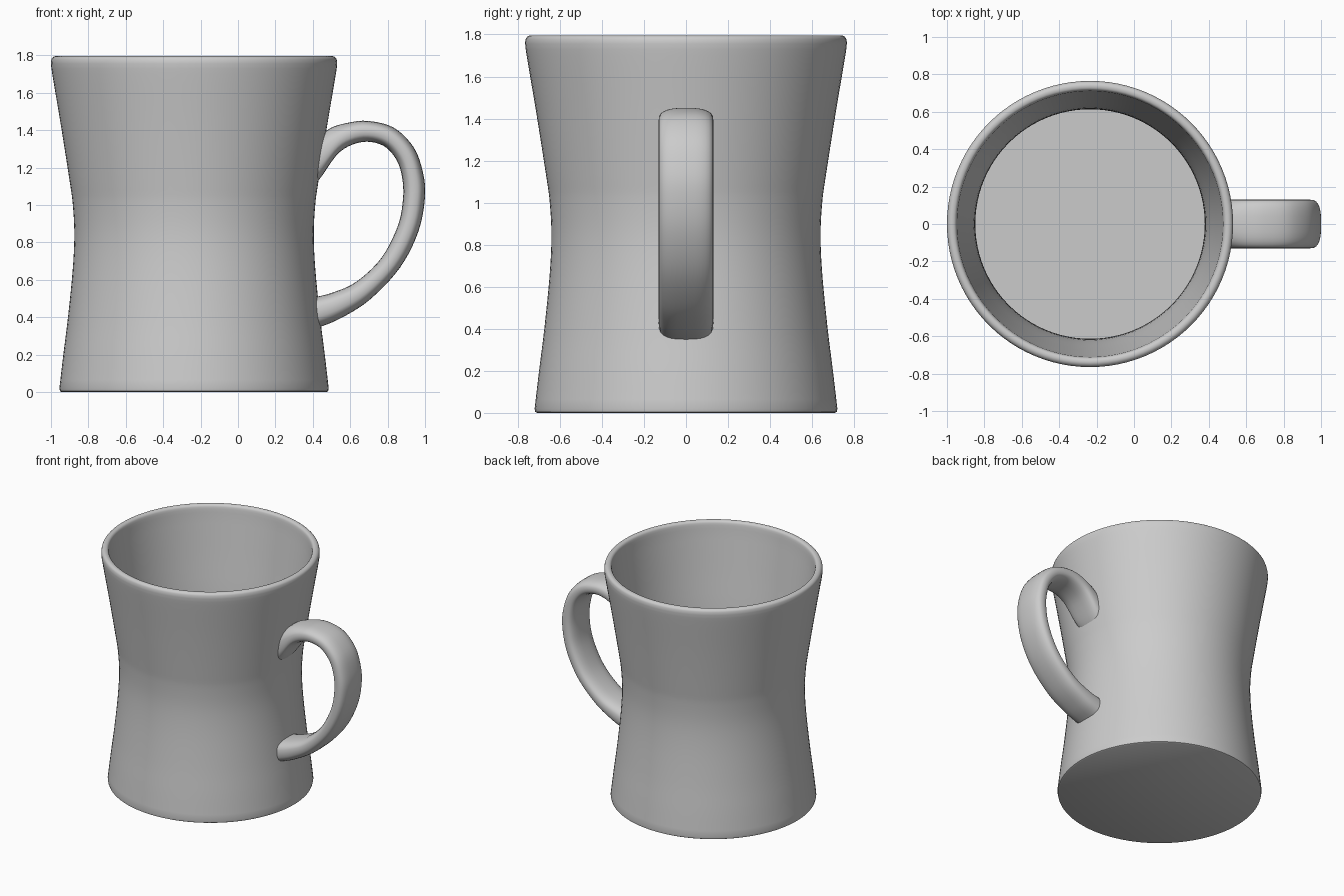
import bpy, bmesh, math
from mathutils import Vector

if "Cube" in bpy.data.objects:
    bpy.data.objects.remove(bpy.data.objects["Cube"])

CX = -0.235   # axis of the cup


def catmull(points, steps):
    """Smooth curve through points (tuples of any length)."""
    p = [Vector(q) for q in points]
    p = [2 * p[0] - p[1]] + p + [2 * p[-1] - p[-2]]
    out = []
    for i in range(1, len(p) - 2):
        a, b, c, d = p[i - 1:i + 3]
        for k in range(steps):
            t = k / steps
            out.append(0.5 * (2 * b + (c - a) * t + (2 * a - 5 * b + 4 * c - d) * t * t
                              + (3 * b - a - 3 * c + d) * t ** 3))
    return out + [p[-2]]


def loft(name, rings):
    """Skin closed rings of points and cap both ends."""
    bm = bmesh.new()
    vr = [[bm.verts.new(co) for co in ring] for ring in rings]
    n = len(vr[0])
    for a, b in zip(vr, vr[1:]):
        for i in range(n):
            j = (i + 1) % n
            bm.faces.new((a[i], a[j], b[j], b[i]))
    bm.faces.new(vr[0])
    bm.faces.new(vr[-1])
    bmesh.ops.recalc_face_normals(bm, faces=bm.faces)
    mesh = bpy.data.meshes.new(name)
    bm.to_mesh(mesh)
    bm.free()
    ob = bpy.data.objects.new(name, mesh)
    bpy.context.collection.objects.link(ob)
    bpy.ops.object.select_all(action='DESELECT')
    ob.select_set(True)
    bpy.context.view_layer.objects.active = ob
    bpy.ops.object.shade_smooth_by_angle(angle=math.radians(40))
    return ob


# Cup: outer wall, rounded rim, inner wall, floor
outer = catmull([(0.72, 0.02), (0.699, 0.2), (0.674, 0.4), (0.649, 0.65), (0.64, 0.84),
                 (0.648, 1.0), (0.664, 1.12), (0.711, 1.42), (0.758, 1.70), (0.765, 1.755)], 4)
rim = catmull([(0.765, 1.765), (0.760, 1.784), (0.745, 1.795),
               (0.727, 1.794), (0.716, 1.784), (0.711, 1.765)], 3)
inner = catmull([(0.709, 1.74), (0.667, 1.42), (0.628, 1.12), (0.614, 0.88),
                 (0.618, 0.65), (0.637, 0.4), (0.664, 0.15), (0.67, 0.06)], 4)
profile = [(0.708, 0.0), (0.717, 0.005)] + outer + rim + inner
SEG = 96
loft("cup", [[(CX + r * math.cos(2 * math.pi * i / SEG), r * math.sin(2 * math.pi * i / SEG), z)
              for i in range(SEG)] for r, z in profile])

# Handle: pairs of outer-edge and inner-edge points (x, z, x, z)
ribs = catmull([(0.445, 1.375, 0.41, 1.11), (0.50, 1.414, 0.445, 1.15), (0.58, 1.438, 0.545, 1.284),
                (0.69, 1.45, 0.665, 1.337), (0.83, 1.415, 0.775, 1.318), (0.935, 1.315, 0.845, 1.245),
                (0.985, 1.19, 0.877, 1.15), (1.0, 1.05, 0.882, 1.03), (0.965, 0.86, 0.853, 0.885),
                (0.866, 0.665, 0.765, 0.715), (0.706, 0.495, 0.63, 0.588),
                (0.55, 0.395, 0.50, 0.53), (0.42, 0.34, 0.40, 0.505)], 5)
rings = []
for ox, oz, ix, iz in ribs:
    ring = []
    for k in range(28):
        a = 2 * math.pi * k / 28
        c, s = (math.copysign(abs(f(a)) ** (2 / 2.7), f(a)) for f in (math.cos, math.sin))
        ring.append(((ox + ix) / 2 + c * (ox - ix) / 2, 0.13 * s, (oz + iz) / 2 + c * (oz - iz) / 2))
    rings.append(ring)
loft("handle", rings)
